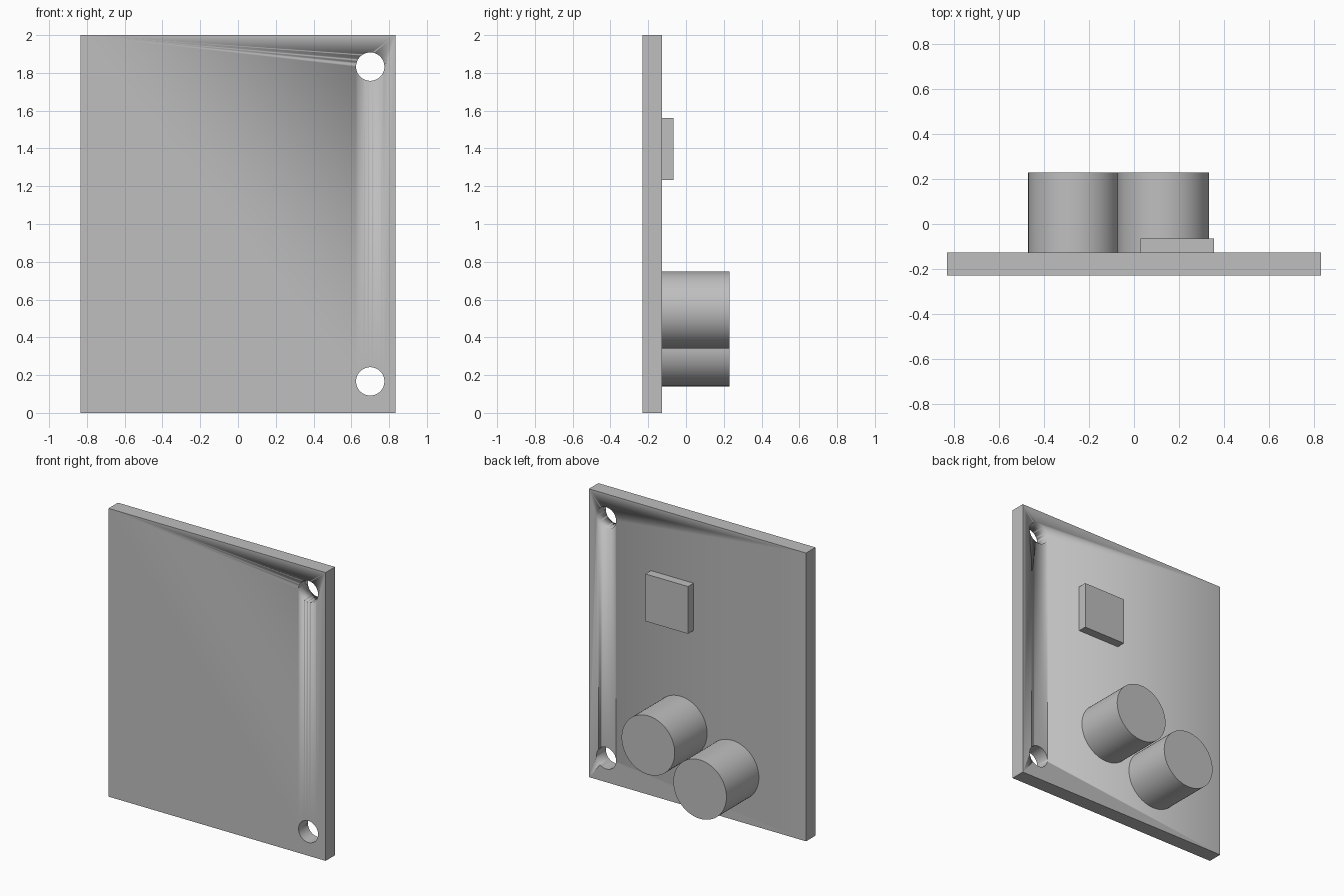
import bpy
import math

if "Cube" in bpy.data.objects:
    bpy.data.objects.remove(bpy.data.objects["Cube"], do_unlink=True)

grey = bpy.data.materials.new("light_grey")
grey.use_nodes = True
GREY = (0.52, 0.52, 0.52, 1)
grey.diffuse_color = GREY
grey.node_tree.nodes["Principled BSDF"].inputs["Base Color"].default_value = GREY

FRONT, FACE, BACK = -0.229, -0.126, 0.229


def finish(obj, name):
    obj.name = name
    obj.data.materials.append(grey)
    return obj


def box(name, x, y, z):
    """Box from (min, max) pairs."""
    spans = (x, y, z)
    bpy.ops.mesh.primitive_cube_add(size=1, location=[(a + b) / 2 for a, b in spans])
    obj = bpy.context.object
    obj.scale = [b - a for a, b in spans]
    bpy.ops.object.transform_apply(location=False, rotation=False, scale=True)
    return finish(obj, name)


def post(name, x, z, radius, y0, y1):
    """Round post running along y."""
    bpy.ops.mesh.primitive_cylinder_add(
        vertices=64, radius=radius, depth=y1 - y0,
        location=(x, (y0 + y1) / 2, z), rotation=(math.pi / 2, 0, 0))
    bpy.ops.object.shade_smooth_by_angle(angle=math.radians(30))
    return finish(bpy.context.object, name)


# Upright board with two mounting holes
board = box("board", (-0.833, 0.833), (FRONT, FACE), (0, 2))
for label, z in (("lower", 0.167), ("upper", 1.833)):
    cutter = post(label + "_hole_cutter", 0.7, z, 0.075, FRONT - 0.1, FACE + 0.1)
    cutter.hide_render = True
    cutter.hide_viewport = True
    cut = board.modifiers.new(label + "_hole", "BOOLEAN")
    cut.operation = "DIFFERENCE"
    cut.solver = "EXACT"
    cut.object = cutter
bpy.context.view_layer.objects.active = board
board.select_set(True)
bpy.ops.object.shade_smooth_by_angle(angle=math.radians(30))

# Square chip and two round cans on the back
box("chip", (0.03, 0.357), (FACE, -0.065), (1.232, 1.56))
post("left_can", 0.13, 0.545, 0.204, FACE, BACK)
post("right_can", -0.267, 0.345, 0.204, FACE, BACK)
